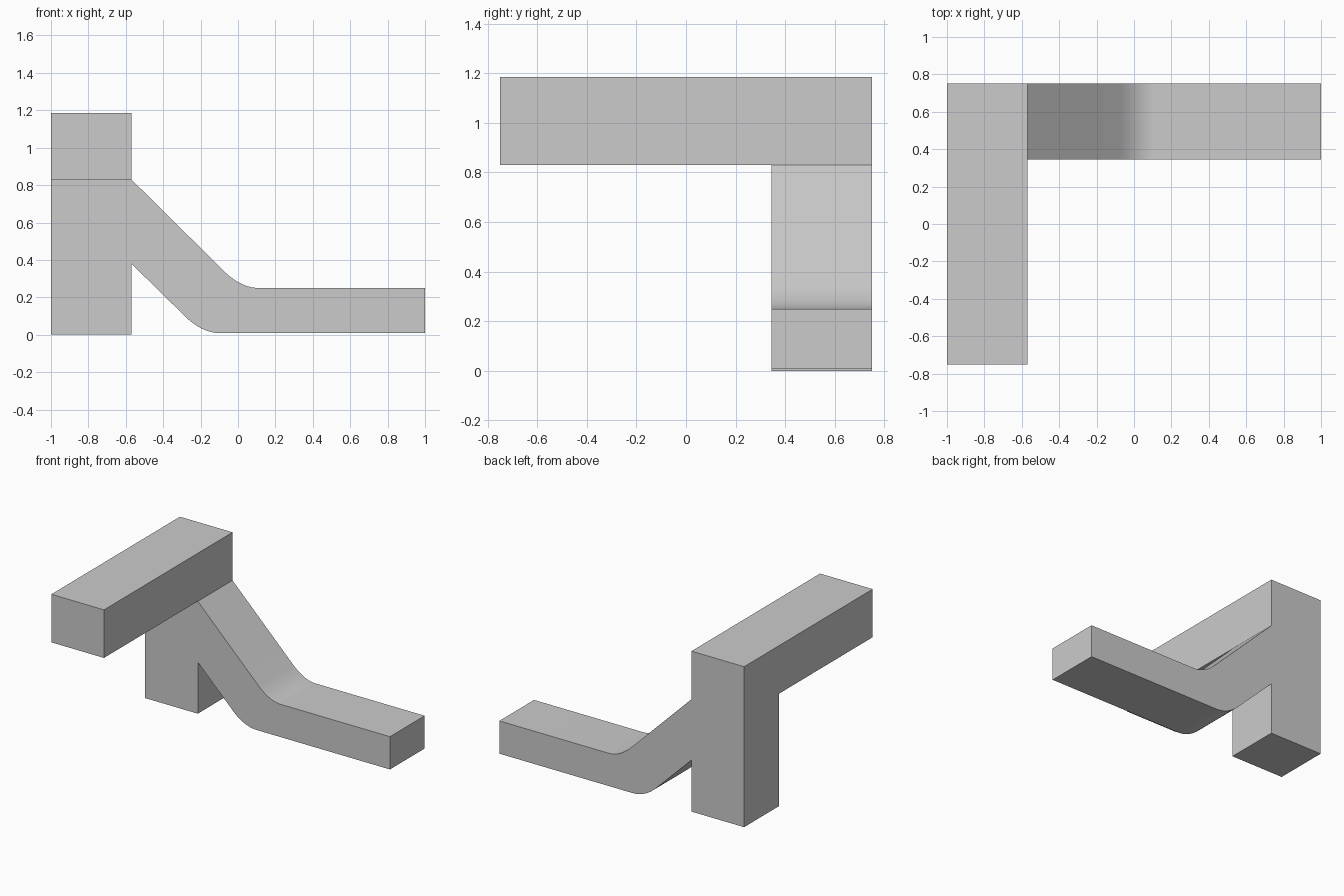
import bpy
import math
from mathutils import Vector

cube = bpy.data.objects.get("Cube")
if cube:
    bpy.data.objects.remove(cube, do_unlink=True)

grey = bpy.data.materials.new("plain grey")
grey.use_nodes = True
colour = (0.6, 0.6, 0.6, 1)
grey.diffuse_color = colour
grey.node_tree.nodes["Principled BSDF"].inputs["Base Color"].default_value = colour


def bend(start, corner, end, steps=10):
    """Rounded corner as points on a quadratic curve."""
    a, b, c = Vector(start), Vector(corner), Vector(end)
    return [a * (1 - t) ** 2 + b * 2 * t * (1 - t) + c * t * t
            for t in (i / steps for i in range(steps + 1))]


def extrude(name, profile, place, low, high):
    """Prism from a closed profile; place maps (u, v, depth) to x, y, z."""
    n = len(profile)
    verts = [place(u, v, d) for d in (low, high) for u, v in profile]
    faces = [list(range(n))[::-1], list(range(n, 2 * n))]
    faces += [(i, (i + 1) % n, (i + 1) % n + n, i + n) for i in range(n)]
    mesh = bpy.data.meshes.new(name)
    mesh.from_pydata(verts, [], faces)
    mesh.materials.append(grey)
    obj = bpy.data.objects.new(name, mesh)
    bpy.context.collection.objects.link(obj)
    bpy.context.view_layer.objects.active = obj
    for other in bpy.context.selected_objects:
        other.select_set(False)
    obj.select_set(True)
    bpy.ops.object.mode_set(mode='EDIT')
    bpy.ops.mesh.select_all(action='SELECT')
    bpy.ops.mesh.normals_make_consistent(inside=False)
    bpy.ops.object.mode_set(mode='OBJECT')
    bpy.ops.object.shade_smooth_by_angle(angle=math.radians(30))
    return obj


BACK, FRONT, INNER = 0.75, -0.75, 0.345
SIDE = -0.57

# Upright post with the beam reaching forward from its top
extrude("post_and_beam",
        [(INNER, 0), (BACK, 0), (BACK, 1.185), (FRONT, 1.185),
         (FRONT, 0.83), (INNER, 0.83)],
        lambda u, v, d: (d, u, v), -1, SIDE)

# Sloping arm that bends into a flat foot
upper = [(SIDE, 0.83)] + bend((-0.08, 0.345), (0.015, 0.25), (0.11, 0.25))
lower = [(1, 0.008)] + bend((-0.09, 0.008), (-0.2, 0.008), (-0.3, 0.115))
extrude("sloping_arm", upper + [(1, 0.25)] + lower + [(SIDE, 0.38)],
        lambda u, v, d: (u, d, v), INNER, BACK)
